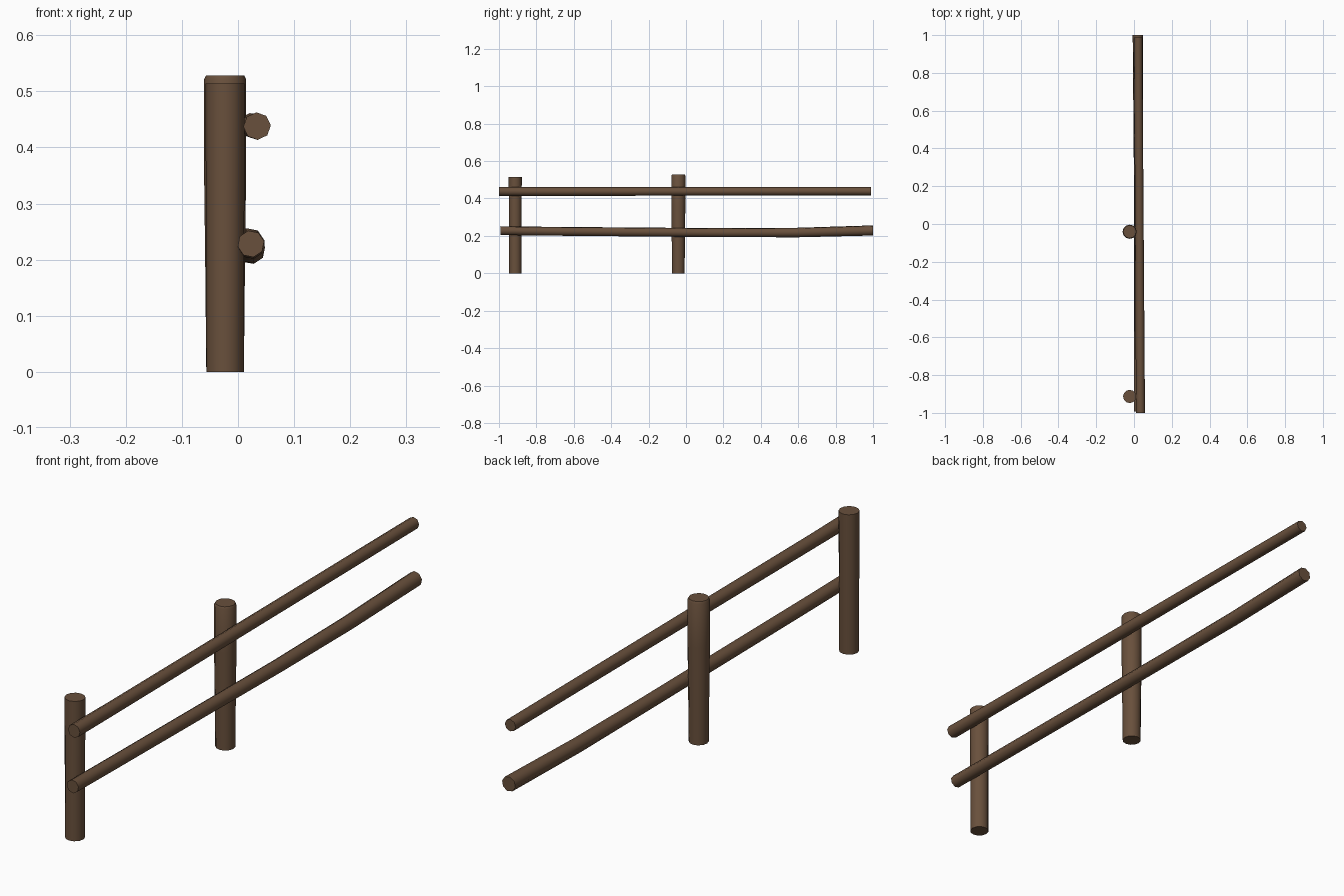
import bpy, bmesh, math
from mathutils import Vector

if "Cube" in bpy.data.objects:
    bpy.data.objects.remove(bpy.data.objects["Cube"])

wood = bpy.data.materials.new("brown wood")
wood.diffuse_color = (0.14, 0.08, 0.045, 1)
wood.use_nodes = True
wood.node_tree.nodes["Principled BSDF"].inputs["Base Color"].default_value = wood.diffuse_color


def tube(name, rings, sides, axis, phase=0.0):
    """Closed log through rings of (x, y, z, radius); axis is 'y' or 'z'."""
    bm = bmesh.new()
    loops = []
    for x, y, z, r in rings:
        loop = []
        for i in range(sides):
            a = phase + 2 * math.pi * i / sides
            u, v = r * math.cos(a), r * math.sin(a)
            off = Vector((u, v, 0)) if axis == 'z' else Vector((u, 0, v))
            loop.append(bm.verts.new(Vector((x, y, z)) + off))
        loops.append(loop)
    for a, b in zip(loops, loops[1:]):
        for i in range(sides):
            j = (i + 1) % sides
            bm.faces.new((a[i], a[j], b[j], b[i])).smooth = True
    bm.faces.new(loops[0])
    bm.faces.new(loops[-1])
    bmesh.ops.recalc_face_normals(bm, faces=bm.faces)
    # keep the cut ends crisp
    for e in bm.edges:
        if len(e.link_faces) == 2 and e.calc_face_angle() > math.radians(50):
            e.smooth = False
    mesh = bpy.data.meshes.new(name)
    bm.to_mesh(mesh)
    bm.free()
    mesh.materials.append(wood)
    ob = bpy.data.objects.new(name, mesh)
    bpy.context.collection.objects.link(ob)
    return ob


# Upright posts, slightly thicker towards the top
tube("front_post", [(-0.023, -0.913, 0, 0.0335), (-0.023, -0.913, 0.25, 0.034),
                    (-0.023, -0.913, 0.514, 0.035)], 12, 'z')
tube("middle_post", [(-0.023, -0.041, 0, 0.0335), (-0.023, -0.041, 0.20, 0.0355),
                     (-0.023, -0.041, 0.36, 0.0375), (-0.023, -0.041, 0.521, 0.0375),
                     (-0.023, -0.041, 0.528, 0.034)], 12, 'z')

# Horizontal rails, gently bent
tube("upper_rail", [(0.034, -1.0, 0.438, 0.0245), (0.033, -0.77, 0.437, 0.0235),
                    (0.027, 0.22, 0.438, 0.0225), (0.022, 0.988, 0.439, 0.022)],
     8, 'y', 0.05)
tube("lower_rail", [(0.023, -0.992, 0.228, 0.024), (0.023, -0.75, 0.225, 0.024),
                    (0.024, 0.2, 0.217, 0.0245), (0.022, 0.6, 0.218, 0.026),
                    (0.020, 1.0, 0.229, 0.0275)], 8, 'y', 0.2)
